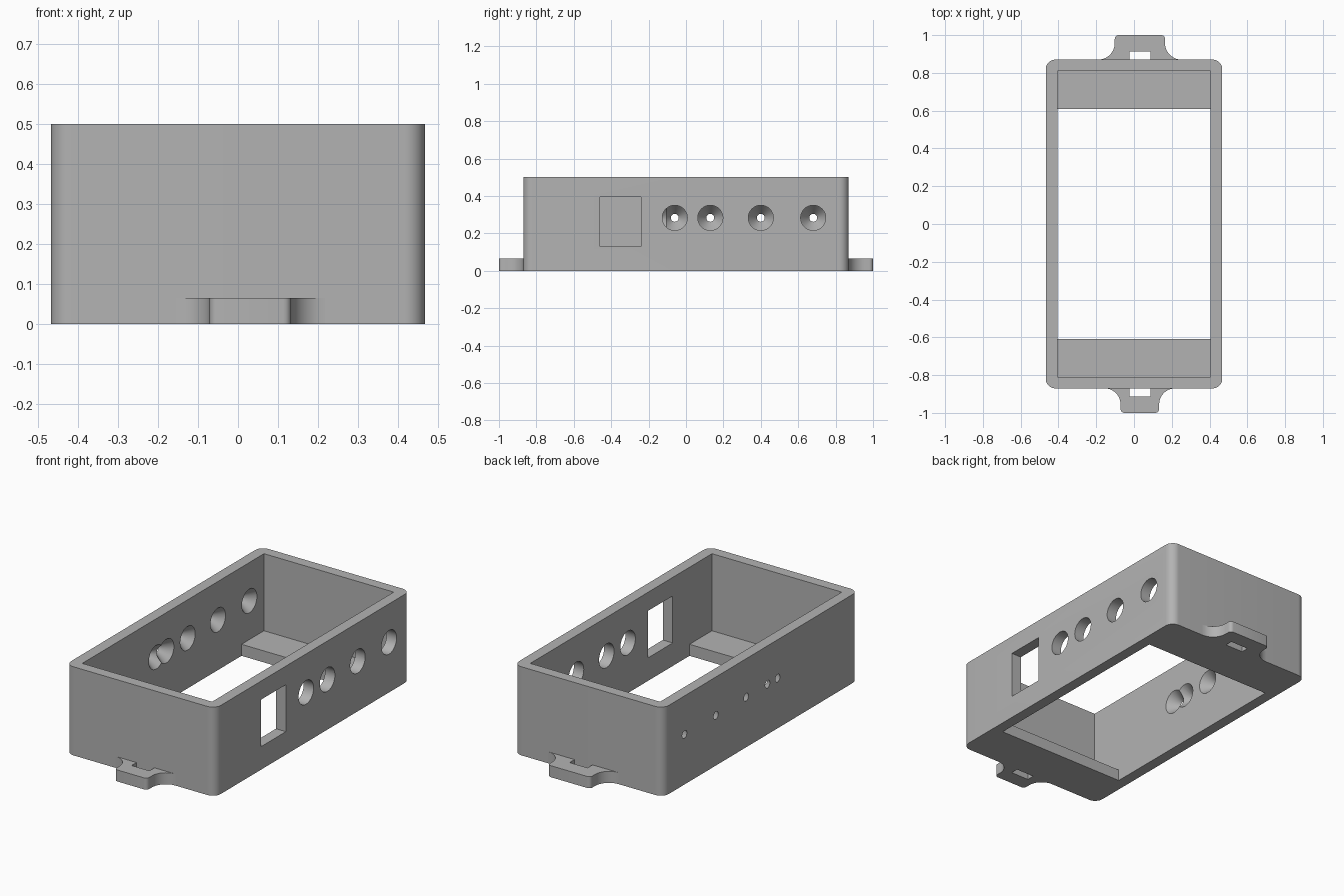
import bpy, bmesh, math
from mathutils import Matrix

cube = bpy.data.objects.get("Cube")
if cube:
    bpy.data.objects.remove(cube, do_unlink=True)

grey = bpy.data.materials.new("plain grey")
grey.use_nodes = True
COLOUR = (0.45, 0.45, 0.45, 1)
grey.diffuse_color = COLOUR
grey.node_tree.nodes["Principled BSDF"].inputs["Base Color"].default_value = COLOUR


def make_object(name, bm):
    bmesh.ops.recalc_face_normals(bm, faces=bm.faces)
    mesh = bpy.data.meshes.new(name)
    bm.to_mesh(mesh)
    bm.free()
    mesh.materials.append(grey)
    obj = bpy.data.objects.new(name, mesh)
    bpy.context.collection.objects.link(obj)
    return obj


def extrude_outline(name, points, height):
    bm = bmesh.new()
    face = bm.faces.new([bm.verts.new((x, y, 0)) for x, y in points])
    top = bmesh.ops.extrude_face_region(bm, geom=[face])["geom"]
    verts = [v for v in top if isinstance(v, bmesh.types.BMVert)]
    bmesh.ops.translate(bm, verts=verts, vec=(0, 0, height))
    return make_object(name, bm)


def arc(cx, cy, r, start, end, steps=10):
    angles = [math.radians(start + (end - start) * i / steps) for i in range(steps + 1)]
    return [(cx + r * math.cos(a), cy + r * math.sin(a)) for a in angles]


def box_cutter(x0, x1, y0, y1, z0, z1):
    bm = bmesh.new()
    bmesh.ops.create_cube(bm, size=1)
    bmesh.ops.scale(bm, verts=bm.verts, vec=(x1 - x0, y1 - y0, z1 - z0))
    bmesh.ops.translate(bm, verts=bm.verts, vec=((x0 + x1) / 2, (y0 + y1) / 2, (z0 + z1) / 2))
    return make_object("cutter", bm)


def round_cutter(x0, r0, x1, r1, y, z):
    """Cylinder or cone along x, radius r0 at x0 and r1 at x1."""
    bm = bmesh.new()
    bmesh.ops.create_cone(bm, cap_ends=True, segments=40, radius1=r0, radius2=r1, depth=x1 - x0)
    bmesh.ops.rotate(bm, verts=bm.verts, matrix=Matrix.Rotation(math.pi / 2, 3, "Y"))
    bmesh.ops.translate(bm, verts=bm.verts, vec=((x0 + x1) / 2, y, z))
    return make_object("cutter", bm)


def activate(obj):
    bpy.ops.object.select_all(action="DESELECT")
    obj.select_set(True)
    bpy.context.view_layer.objects.active = obj


def cut(obj, cutter):
    cutter.hide_render = True
    mod = obj.modifiers.new("cut", "BOOLEAN")
    mod.operation = "DIFFERENCE"
    mod.solver = "EXACT"
    mod.object = cutter
    activate(obj)
    bpy.ops.object.modifier_apply(modifier=mod.name)
    bpy.data.objects.remove(cutter, do_unlink=True)


def smooth(obj):
    activate(obj)
    bpy.ops.object.shade_smooth_by_angle(angle=math.radians(30))


# Case: rounded block, hollowed, with a ledge left at each end
W, L, H = 0.467, 0.87, 0.5
IN_X, IN_Y, LEDGE_Y = 0.405, 0.81, 0.61
FLOOR, R = 0.065, 0.05
outline = []
for sx, sy, a in ((1, 1, 0), (-1, 1, 90), (-1, -1, 180), (1, -1, 270)):
    outline += arc(sx * (W - R), sy * (L - R), R, a, a + 90)
case = extrude_outline("case", outline, H)
cut(case, box_cutter(-IN_X, IN_X, -IN_Y, IN_Y, FLOOR, H + 0.1))
cut(case, box_cutter(-IN_X, IN_X, -LEDGE_Y, LEDGE_Y, -0.1, FLOOR + 0.1))

# Left wall: rectangular window and straight round holes
HOLE_Z, HOLE_R, PIN_R = 0.283, 0.067, 0.021
cut(case, box_cutter(IN_X - 0.05, W + 0.05, -0.46, -0.24, 0.13, 0.395))
hole_ys = [0.68, 0.4, 0.13, -0.06]
for y in hole_ys:
    cut(case, round_cutter(IN_X - 0.05, HOLE_R, W + 0.05, HOLE_R, y, HOLE_Z))

# Right wall: funnel holes, wide inside and narrow outside
slope = (HOLE_R - PIN_R) / (W - IN_X)
for y in hole_ys + [-0.15]:
    e = 0.01
    cut(case, round_cutter(-W - e, PIN_R - e * slope, -IN_X + e, HOLE_R + e * slope, y, HOLE_Z))
smooth(case)


# Mounting tabs: flared outline with a slot against the wall
def tab(name, side, half_width, flare):
    cx, end, c = 0.031, 1.0, 0.02
    slot, slot_y = 0.056, 0.914
    right = arc(half_width + flare, L + flare, flare, 270, 180)
    right += arc(half_width - c, end - c, c, 0, 90, 5)
    half = [(slot, slot_y), (slot, L)] + right
    points = half + [(-x, y) for x, y in reversed(half)]
    obj = extrude_outline(name, [(cx + x, side * y) for x, y in points], FLOOR)
    smooth(obj)


tab("back_tab", 1, 0.133, 0.088)
tab("front_tab", -1, 0.102, 0.085)
